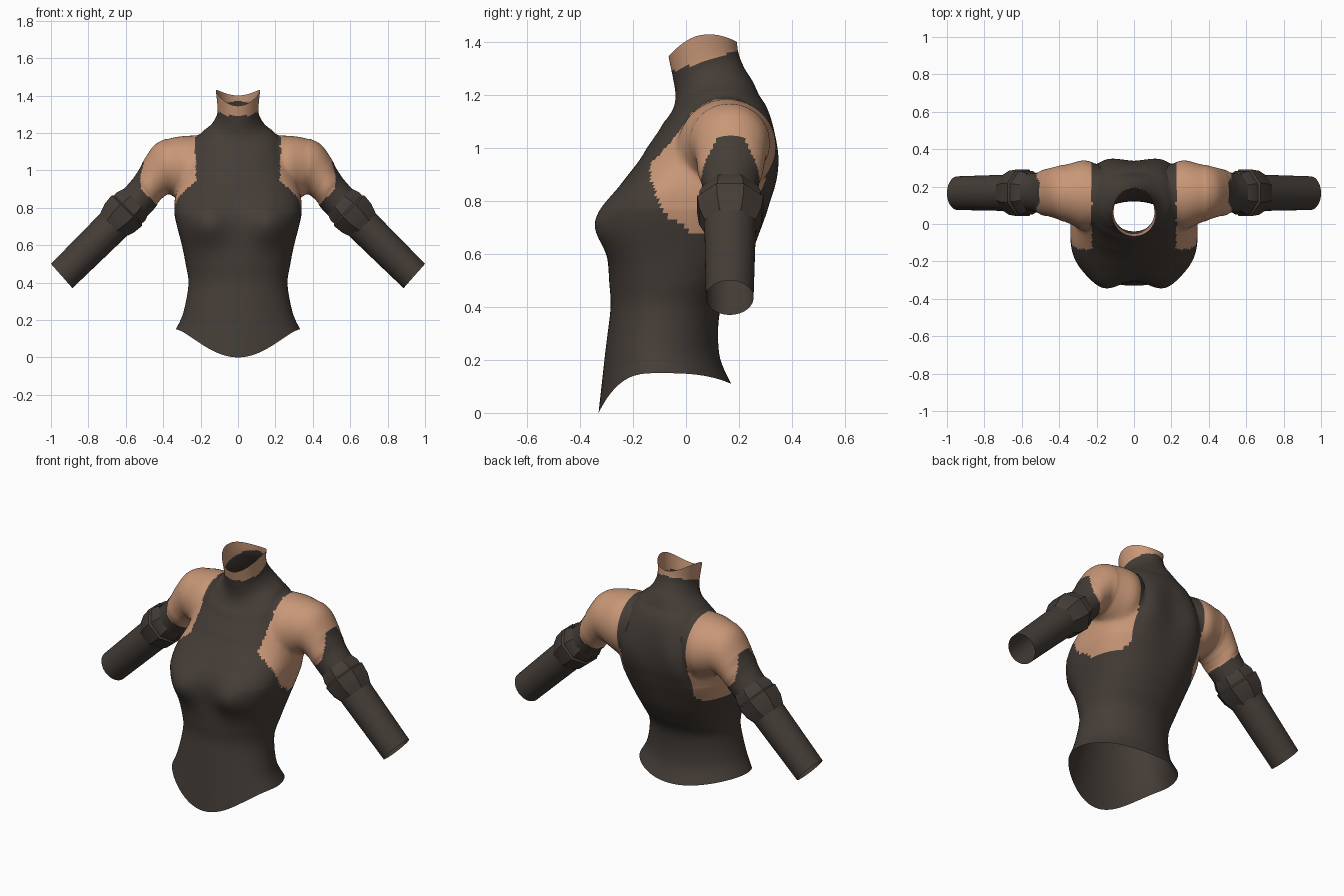
import bpy, bmesh, math
from mathutils import Vector

if "Cube" in bpy.data.objects:
    bpy.data.objects.remove(bpy.data.objects["Cube"])

R2 = math.sqrt(2)


def material(name, rgb):
    m = bpy.data.materials.new(name)
    m.diffuse_color = (*rgb, 1)
    m.use_nodes = True
    m.node_tree.nodes["Principled BSDF"].inputs["Base Color"].default_value = m.diffuse_color
    return m


FABRIC = material("dark_fabric", (0.058, 0.046, 0.038))
SKIN = material("skin", (0.58, 0.31, 0.185))
CAP = material("temporary_cap", (1, 1, 1))


def bell(v, mid, width):
    return math.exp(-((v - mid) / width) ** 2)


def ramp(v, start, length):
    return min(max((v - start) / length, 0), 1)


def spline(rows, steps):
    """Catmull-Rom interpolation through rows of numbers."""
    out = []
    for i in range(len(rows) - 1):
        p0, p1 = rows[max(i - 1, 0)], rows[i]
        p2, p3 = rows[i + 1], rows[min(i + 2, len(rows) - 1)]
        for k in range(steps):
            t = k / steps
            out.append([0.5 * (2 * b + (c - a) * t + (2 * a - 5 * b + 4 * c - d) * t * t
                               + (3 * b - a - 3 * c + d) * t ** 3)
                        for a, b, c, d in zip(p0, p1, p2, p3)])
    return out + [list(rows[-1])]


def loft(name, rings, capped):
    """Skin a list of rings; fan caps get material slot 2."""
    bm = bmesh.new()
    loops = [[bm.verts.new(p) for p in ring] for ring in rings]
    n = len(loops[0])
    for a, b in zip(loops, loops[1:]):
        for i in range(n):
            j = (i + 1) % n
            bm.faces.new((a[i], a[j], b[j], b[i]))
    if capped:
        for lp in (loops[0], loops[-1]):
            mid = bm.verts.new(sum((v.co for v in lp), Vector()) / n)
            for i in range(n):
                bm.faces.new((lp[i], lp[(i + 1) % n], mid)).material_index = 2
    bmesh.ops.recalc_face_normals(bm, faces=bm.faces)
    me = bpy.data.meshes.new(name)
    bm.to_mesh(me)
    bm.free()
    for m in (FABRIC, SKIN, CAP):
        me.materials.append(m)
    ob = bpy.data.objects.new(name, me)
    bpy.context.collection.objects.link(ob)
    return ob


# Torso outline: height at the side, half width, y front, y back
TORSO = [
    (0.15, .332, -.33, .17),
    (0.24, .292, -.31, .125),
    (0.39, .265, -.285, .13),
    (0.50, .28, -.29, .19),
    (0.60, .30, -.295, .245),
    (0.73, .333, -.30, .295),
    (0.80, .342, -.285, .315),
    (0.87, .335, -.24, .33),
    (0.97, .30, -.165, .335),
    (1.08, .262, -.11, .325),
    (1.15, .235, -.08, .305),
    (1.20, .195, -.05, .275),
    (1.24, .145, -.04, .25),
    (1.28, .118, -.042, .217),
    (1.325, .109, -.05, .198),
    (1.425, .118, -.066, .192),
]


def torso_ring(row, n=128):
    zs, w, yf, yb = row
    hem, rim = 1 - ramp(zs, 0.15, 0.24), ramp(zs, 1.325, 0.1)
    # front and back of each ring dip or rise at the hem, collar and neck rim
    front = -0.055 * ramp(zs, 1.0, 0.17) - 0.025 * rim
    back = 0.035 * ramp(zs, 1.2, 0.1) - 0.06 * rim
    chest, blade = 0.055 * bell(zs, 0.705, 0.10), 0.03 * bell(zs, 0.97, 0.17)
    ym, pts = 0.55 * yf + 0.45 * yb, []
    for i in range(n):
        a = 2 * math.pi * i / n
        c, s = math.cos(a), math.sin(a)
        sq = 2 + (0.65 * bell(zs, 0.85, 0.3) if s > 0 else 1.1 * bell(zs, 0.75, 0.2))
        x = w * math.copysign(abs(c) ** (2 / sq), c)
        u = math.copysign(abs(s) ** (2 / sq), s)
        bump = bell(abs(x), 0.165, 0.105)
        y = ym + (u * (yb - ym + blade * bump) if u > 0 else u * (ym - yf + chest * bump))
        z = zs + (back - front) / 2 * u + (back + front) / 2 * u * u
        z -= (0.15 if u < 0 else 0.04) * hem ** 2 * abs(u) ** 3
        pts.append((x, y, z))
    return pts


# Arm rings: outer x, z, inner x, z, y front, y back
ARM = [
    (.15, 1.185, .15, .85, .03, .29),
    (.25, 1.19, .25, .82, -.035, .345),
    (.35, 1.178, .325, .845, -.005, .328),
    (.44, 1.14, .37, .87, .025, .31),
    (.50, 1.06, .40, .855, .04, .298),
    (.535, .995, .425, .83, .045, .29),
    (.62, .89, .49, .75, .065, .27),
    (1.0, .50, .885, .37, .075, .255),
]


def arm_ring(row, side, n=56):
    ox, oz, ix, iz, y0, y1 = row
    pts = []
    for i in range(n):
        a = 2 * math.pi * i / n
        c, s = math.cos(a), math.sin(a)
        pts.append((side * ((ox + ix) / 2 + c * (ox - ix) / 2),
                    (y0 + y1) / 2 + s * (y1 - y0) / 2,
                    (oz + iz) / 2 + c * (oz - iz) / 2))
    return pts


def is_skin(p):
    x, y, z = abs(p.x), p.y, p.z
    # neck above the slanted collar
    if z > 1.2 and x < 0.15:
        return z > 1.29 + 0.32 * (y + 0.05)
    # sleeve edge, arched upward on the outer side of the arm
    along = (x - z) / R2
    outer = 1.1 * ramp((x + z) / R2, 0.98, 0.11)
    if x > 0.37 and along > -0.27 - 0.09 * outer ** 2:
        return False
    if x > 0.39:
        return True
    # cut-away armhole, reaching further round the back
    if x < 0.225:
        return False
    reach = 0.235 if y < 0.1 else 0.29
    return z > 1.0 or ((y - 0.10) / reach) ** 2 + ((z - 0.93) / 0.26) ** 2 < 1


# Bodysuit: torso and both arms joined into one skin
body = loft("bodysuit", [torso_ring(r) for r in spline(TORSO, 7)], True)
arms = []
for side in (-1, 1):
    arm = loft("arm_helper", [arm_ring(r, side) for r in spline(ARM, 10)], True)
    mod = body.modifiers.new("join_arm", 'BOOLEAN')
    mod.operation, mod.solver, mod.object = 'UNION', 'EXACT', arm
    arm.hide_render = True
    arms.append(arm)
bpy.context.view_layer.update()
joined = bpy.data.meshes.new_from_object(
    body.evaluated_get(bpy.context.evaluated_depsgraph_get()))
body.modifiers.clear()
body.data = joined
for arm in arms:
    bpy.data.objects.remove(arm)

# Open the hem, neck and wrists, blend the shoulder seams, colour the panels
bm = bmesh.new()
bm.from_mesh(joined)
bmesh.ops.delete(bm, geom=[f for f in bm.faces if f.material_index == 2], context='FACES')
bmesh.ops.remove_doubles(bm, verts=bm.verts, dist=0.002)
seam = [v for v in bm.verts if 0.19 < abs(v.co.x) < 0.38 and 0.78 < v.co.z < 1.22]
for _ in range(16):
    bmesh.ops.smooth_vert(bm, verts=seam, factor=0.5,
                          use_axis_x=True, use_axis_y=True, use_axis_z=True)
for f in bm.faces:
    f.material_index = int(is_skin(f.calc_center_median()))
bm.to_mesh(joined)
bm.free()


# Elbow bands: octagonal collars around each arm, profile of (along, radius)
def band(name, profile, side):
    rings = []
    for along, r in profile:
        ring = []
        for i in range(8):
            a = 2 * math.pi * (i + 0.5) / 8
            across = 0.975 + r * math.cos(a)
            ring.append((side * (across + along) / R2, 0.167 + 1.08 * r * math.sin(a),
                         (across - along) / R2))
        rings.append(ring)
    return loft(name, rings, False)


parts = [body]
for side, tag in ((-1, "left"), (1, "right")):
    parts.append(band("upper_band_" + tag, [(-.205, .101), (-.165, .116), (-.12, .112)], side))
    parts.append(band("lower_band_" + tag,
                      [(-.15, .105), (-.135, .125), (-.075, .118), (-.02, .096)], side))
for ob in parts:
    ob.data.materials.pop(index=2)
bpy.data.materials.remove(CAP)

# Smooth shading with sharp creases kept
for ob in parts:
    bpy.ops.object.select_all(action='DESELECT')
    ob.select_set(True)
    bpy.context.view_layer.objects.active = ob
    bpy.ops.object.shade_smooth_by_angle(angle=math.radians(60 if ob is body else 35))
